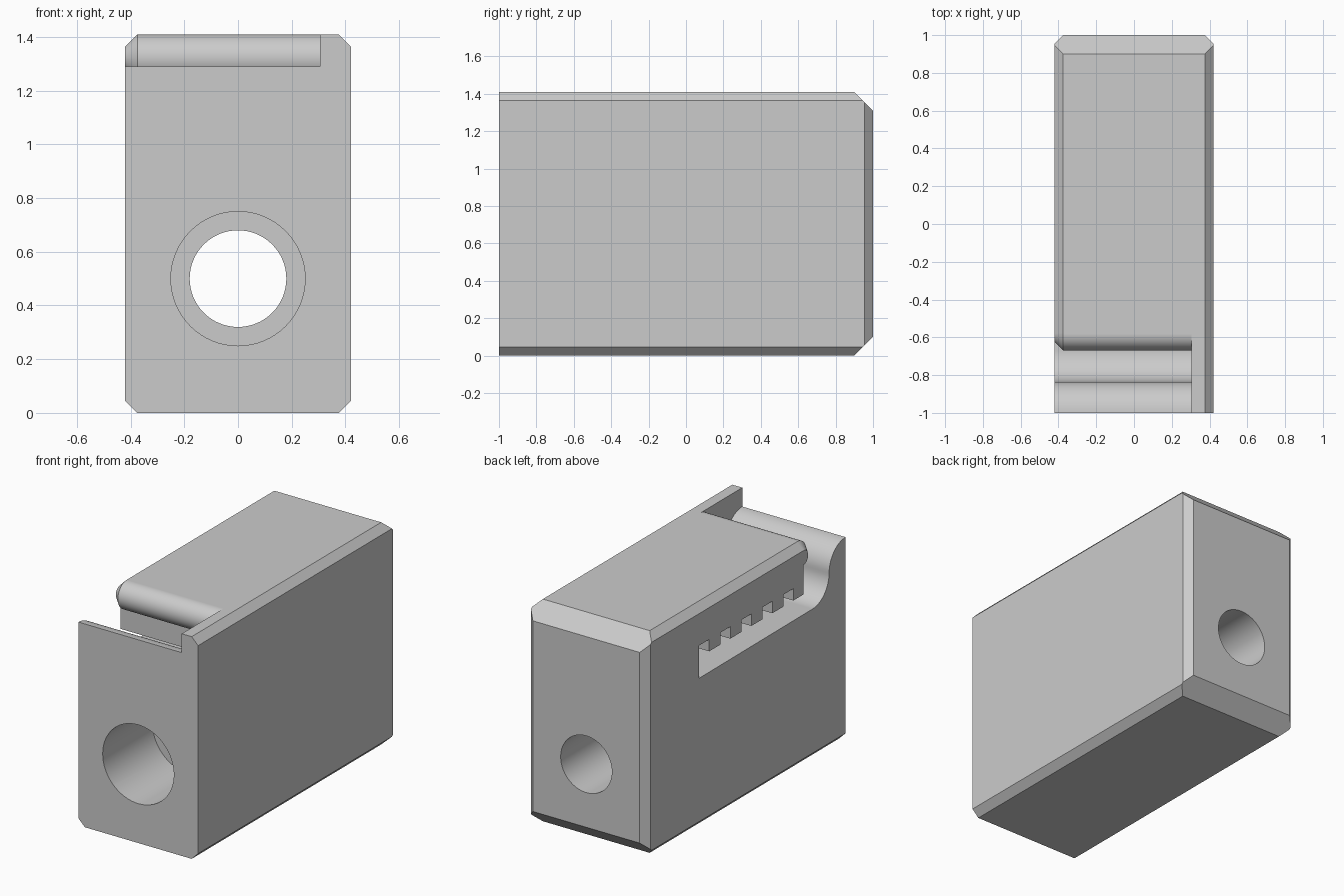
import bpy, bmesh
from math import sin, cos, pi, radians
from mathutils import Vector

if "Cube" in bpy.data.objects:
    bpy.data.objects.remove(bpy.data.objects["Cube"], do_unlink=True)

HALF_W, HEIGHT, BEVEL = 0.42, 1.41, 0.045


def make_object(name, bm):
    bmesh.ops.recalc_face_normals(bm, faces=bm.faces)
    mesh = bpy.data.meshes.new(name)
    bm.to_mesh(mesh)
    bm.free()
    obj = bpy.data.objects.new(name, mesh)
    bpy.context.collection.objects.link(obj)
    return obj


def loft(name, rings):
    """Join matching closed rings of points and cap both ends."""
    bm = bmesh.new()
    rows = [[bm.verts.new(p) for p in ring] for ring in rings]
    n = len(rows[0])
    for a, b in zip(rows, rows[1:]):
        for i in range(n):
            j = (i + 1) % n
            bm.faces.new((a[i], a[j], b[j], b[i]))
    bm.faces.new(rows[0])
    bm.faces.new(rows[-1])
    return make_object(name, bm)


def arc(cy, cz, r, start, end, steps=16):
    angles = [radians(start + (end - start) * i / steps) for i in range(steps + 1)]
    return [(cy + r * cos(a), cz + r * sin(a)) for a in angles]


def cut_corner(bm, point, normal):
    geom = bm.verts[:] + bm.edges[:] + bm.faces[:]
    res = bmesh.ops.bisect_plane(bm, geom=geom, plane_co=point, plane_no=normal,
                                 clear_outer=True)
    edges = [e for e in res["geom_cut"] if isinstance(e, bmesh.types.BMEdge)]
    bmesh.ops.contextual_create(bm, geom=edges)


# Block with bevelled long edges and bevelled back end
bm = bmesh.new()
bmesh.ops.create_cube(bm, size=1)
for v in bm.verts:
    v.co = Vector((v.co.x * 2 * HALF_W, v.co.y * 2, (v.co.z + 0.5) * HEIGHT))
for side in (-1, 1):
    for z, up in ((0, -1), (HEIGHT, 1)):
        cut_corner(bm, (side * (HALF_W - BEVEL), 0, z), (side, 0, up))
    cut_corner(bm, (side * (HALF_W - BEVEL), 1, 0), (side, 1, 0))
for z, up in ((0, -1), (HEIGHT, 1)):
    cut_corner(bm, (0, 0.9, z), (0, 1, up))
block = make_object("block", bm)


# Side slot: curved entry, flat floor, toothed ceiling and rounded nose
def slot_profile(nose_r):
    lip_r = 0.165
    pts = [(-1.1, 1.29)]
    pts += arc(-1, 1.29 - lip_r, lip_r, 90, 0)
    pts += arc(-1 + 2 * lip_r, 1.29 - lip_r, lip_r, 180, 270)[1:]
    pts.append((0.467, 0.955))
    for i in range(5):
        y = 0.467 - 0.211 * i
        if i:
            pts.append((y, 1.087))
        pts += [(y, 1.163), (y - 0.1, 1.163), (y - 0.1, 1.087)]
    pts.append((-0.58, 1.087))
    pts += arc(-0.58, 1.32, nose_r, 270, 90, 24)
    pts += [(-0.58, 1.6), (-1.1, 1.6)]
    return pts


stations = [(-HALF_W - 0.02, 0.025), (-HALF_W + BEVEL, 0.09), (0.305, 0.09)]
slot = loft("slot_cutter", [[(x, y, z) for y, z in slot_profile(r)] for x, r in stations])

# Stepped bore through the length
bore_steps = [(-1.1, 0.25), (-0.5, 0.25), (-0.5, 0.18), (1.1, 0.18)]
bore = loft("bore_cutter", [[(x, y, z) for x, z in arc(0, 0.5, r, 0, 360, 64)[:-1]]
                            for y, r in bore_steps])

bpy.context.view_layer.objects.active = block
for o in bpy.context.selected_objects:
    o.select_set(False)
block.select_set(True)
for cutter in (slot, bore):
    cutter.hide_render = True
    mod = block.modifiers.new("cut", "BOOLEAN")
    mod.operation, mod.solver, mod.object = "DIFFERENCE", "EXACT", cutter
    bpy.ops.object.modifier_apply(modifier=mod.name)
    bpy.data.objects.remove(cutter, do_unlink=True)

# Smooth curves, crisp corners, flat planes kept clean
bpy.ops.object.shade_smooth_by_angle(angle=radians(25))
normals = block.modifiers.new("clean_normals", "WEIGHTED_NORMAL")
normals.keep_sharp = True

# Plain grey
grey = bpy.data.materials.new("plain_grey")
grey.use_nodes = True
colour = (0.6, 0.6, 0.6, 1)
grey.diffuse_color = colour
grey.node_tree.nodes["Principled BSDF"].inputs["Base Color"].default_value = colour
block.data.materials.clear()
block.data.materials.append(grey)
